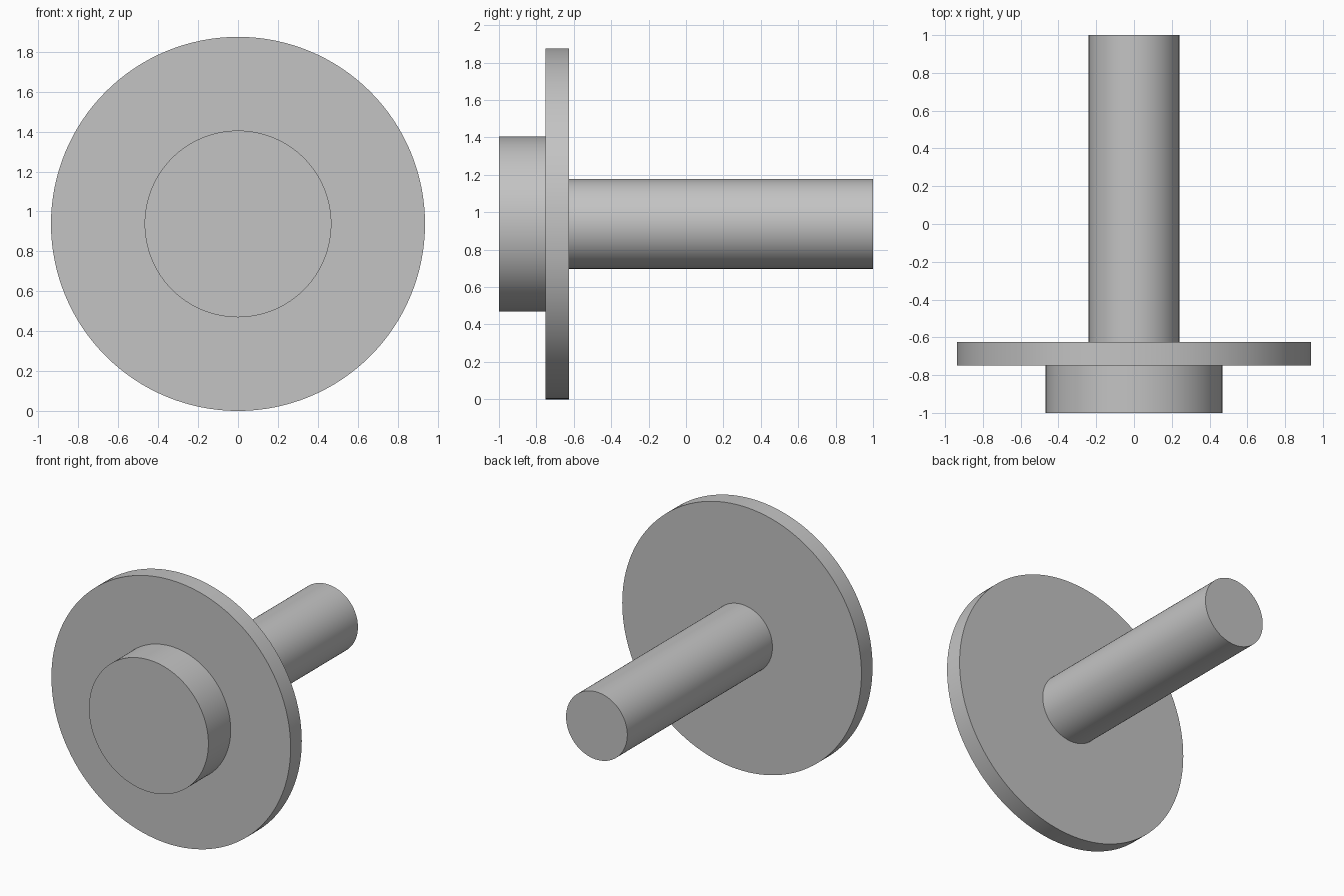
import bpy
from math import pi, radians

cube = bpy.data.objects.get("Cube")
if cube:
    bpy.data.objects.remove(cube, do_unlink=True)

AXIS_Z = 0.9375  # height of the common axis, equal to the flange radius

# Single plain grey material
GREY = (0.55, 0.55, 0.55, 1.0)
grey = bpy.data.materials.new("plain grey")
grey.use_nodes = True
grey.diffuse_color = GREY
grey.node_tree.nodes["Principled BSDF"].inputs["Base Color"].default_value = GREY


def disc(name, radius, y_front, y_back):
    """Round part lying along the y axis between two depths."""
    bpy.ops.mesh.primitive_cylinder_add(
        vertices=128, radius=radius, depth=y_back - y_front,
        location=(0, (y_front + y_back) / 2, AXIS_Z), rotation=(pi / 2, 0, 0))
    part = bpy.context.object
    part.name = part.data.name = name
    part.data.materials.append(grey)
    bpy.ops.object.shade_smooth_by_angle(angle=radians(30))
    return part


# Short front boss, wide thin flange, long rear shaft
disc("front_boss", 0.468, -1.0, -0.75)
disc("flange", AXIS_Z, -0.75, -0.625)
disc("rear_shaft", 0.24, -0.625, 1.0)
